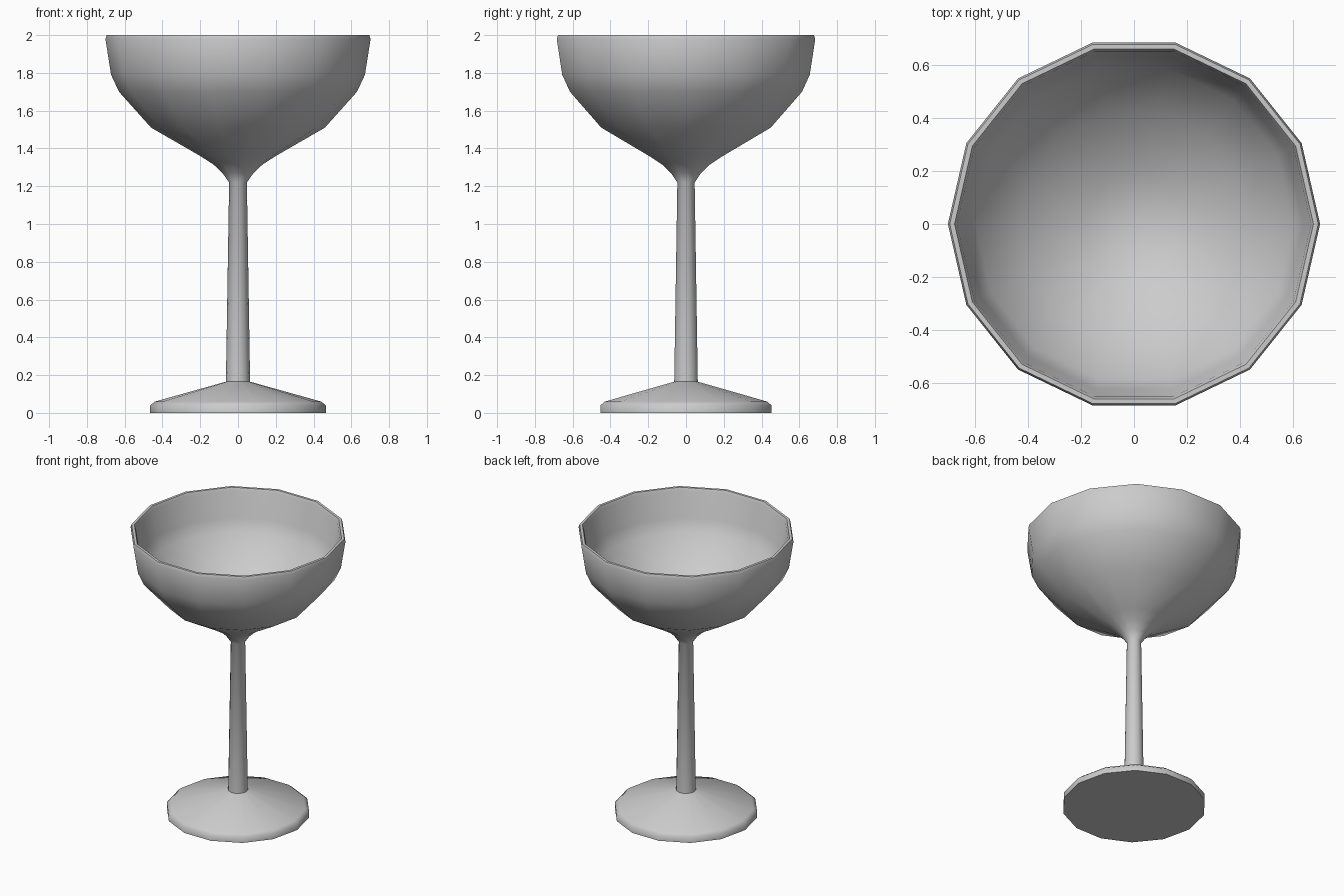
import bpy, bmesh
from math import pi, cos, sin, radians

if "Cube" in bpy.data.objects:
    bpy.data.objects.remove(bpy.data.objects["Cube"])

SIDES = 14


def lathe(name, profile):
    """Revolve (radius, z) points about z; radius 0 closes to a pole."""
    bm = bmesh.new()
    rings = []
    for r, z in profile:
        if r == 0:
            rings.append([bm.verts.new((0, 0, z))] * SIDES)
        else:
            rings.append([bm.verts.new((r * cos(2 * pi * i / SIDES),
                                        r * sin(2 * pi * i / SIDES), z))
                          for i in range(SIDES)])
    for a, b in zip(rings, rings[1:]):
        for i in range(SIDES):
            j = (i + 1) % SIDES
            corners = list(dict.fromkeys((a[i], a[j], b[j], b[i])))
            bm.faces.new(corners)
    bmesh.ops.recalc_face_normals(bm, faces=bm.faces)
    mesh = bpy.data.meshes.new(name)
    bm.to_mesh(mesh)
    bm.free()
    obj = bpy.data.objects.new(name, mesh)
    bpy.context.collection.objects.link(obj)
    bpy.ops.object.select_all(action='DESELECT')
    obj.select_set(True)
    bpy.context.view_layer.objects.active = obj
    bpy.ops.object.shade_smooth_by_angle(angle=radians(55))
    return obj


# One closed profile: foot, tapered stem, outer bowl, rim, inner bowl
lathe("goblet", [
    (0, 0), (0.465, 0), (0.465, 0.04), (0.44, 0.06), (0.064, 0.165),
    (0.047, 1.22), (0.082, 1.27), (0.13, 1.315), (0.20, 1.36),
    (0.46, 1.51), (0.63, 1.70), (0.672, 1.79), (0.702, 1.98),
    (0.695, 2.0), (0.677, 2.0), (0.668, 1.98),
    (0.64, 1.80), (0.60, 1.715), (0.44, 1.535), (0.19, 1.39), (0, 1.35),
])
